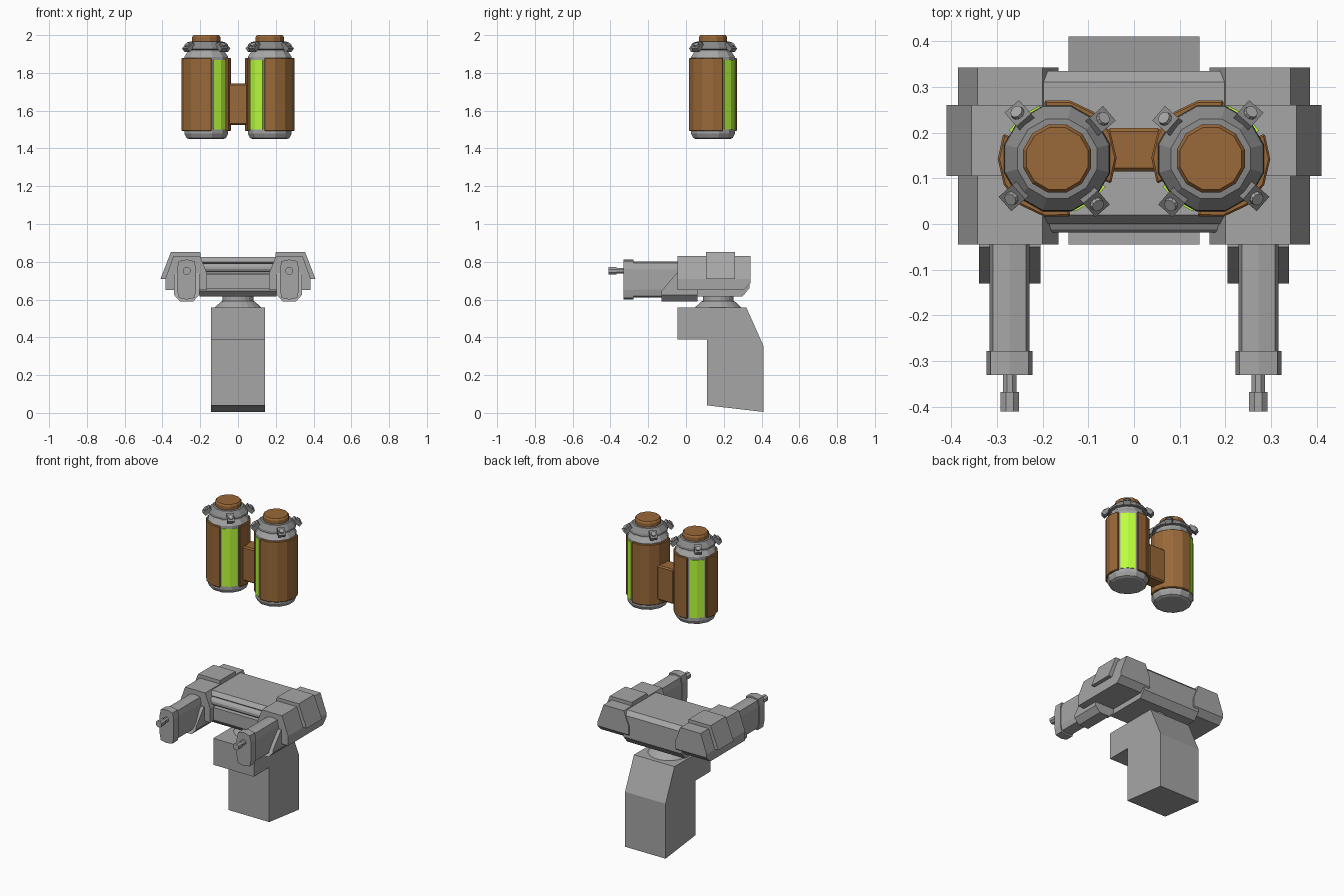
import bpy, bmesh, math
from mathutils import Matrix, Vector

if "Cube" in bpy.data.objects:
    bpy.data.objects.remove(bpy.data.objects["Cube"])


def material(name, rgb):
    m = bpy.data.materials.new(name)
    m.diffuse_color = (*rgb, 1)
    m.use_nodes = True
    m.node_tree.nodes["Principled BSDF"].inputs["Base Color"].default_value = m.diffuse_color
    return m


GREY = material("grey_metal", (0.38, 0.38, 0.38))
DARK = material("dark_metal", (0.25, 0.25, 0.25))
BROWN = material("brown_shell", (0.32, 0.14, 0.04))
GREEN = material("green_glow", (0.50, 1.0, 0.045))


def finish(name, bm, mat=GREY, bevel=0):
    bmesh.ops.recalc_face_normals(bm, faces=bm.faces)
    me = bpy.data.meshes.new(name)
    bm.to_mesh(me)
    bm.free()
    ob = bpy.data.objects.new(name, me)
    bpy.context.collection.objects.link(ob)
    me.materials.append(mat)
    if bevel:
        b = ob.modifiers.new("bevel", 'BEVEL')
        b.width, b.segments = bevel, 1
    return ob


def prism(name, pts, axis, a, b, mat=GREY, bevel=0):
    """Extrude a closed 2D outline along an axis, from a to b."""
    place = {'x': lambda p, t: (t, p[0], p[1]),
             'y': lambda p, t: (p[0], t, p[1]),
             'z': lambda p, t: (p[0], p[1], t)}[axis]
    bm = bmesh.new()
    rings = [[bm.verts.new(place(p, t)) for p in pts] for t in (a, b)]
    bm.faces.new(rings[0])
    bm.faces.new(rings[1])
    n = len(pts)
    for i in range(n):
        j = (i + 1) % n
        bm.faces.new((rings[0][i], rings[0][j], rings[1][j], rings[1][i]))
    return finish(name, bm, mat, bevel)


def lathe(name, profile, x, y, sides=12, mat=GREY):
    """Revolve (radius, z) points about a vertical axis, capped at both ends."""
    bm = bmesh.new()
    rings = []
    for r, z in profile:
        rings.append([bm.verts.new((x + r * math.cos((i + .5) * math.tau / sides),
                                    y + r * math.sin((i + .5) * math.tau / sides), z))
                      for i in range(sides)])
    bm.faces.new(rings[0])
    bm.faces.new(rings[-1])
    for lo, hi in zip(rings, rings[1:]):
        for i in range(sides):
            j = (i + 1) % sides
            bm.faces.new((lo[i], lo[j], hi[j], hi[i]))
    return finish(name, bm, mat)


def circle(cx, cz, r, n=10):
    return [(cx + r * math.cos((i + .5) * math.tau / n),
             cz + r * math.sin((i + .5) * math.tau / n)) for i in range(n)]


def slot(cx, half, lo, hi, n=4):
    """Upright outline with rounded, slightly squarish ends."""
    pts = []
    for cz, start in ((hi - half, 0), (lo + half, math.pi)):
        for i in range(n + 1):
            t = start + math.pi * i / n
            c, s = math.cos(t), math.sin(t)
            k = 1 / max(abs(c), abs(s)) ** 0.45
            pts.append((cx + half * c * k, cz + half * s * k))
    return pts


def arc(cx, cy, r0, r1, a0, a1, n):
    """Curved-plate outline between two radii and two angles in degrees."""
    ang = [math.radians(a0 + (a1 - a0) * i / n) for i in range(n + 1)]
    return ([(cx + r1 * math.cos(t), cy + r1 * math.sin(t)) for t in ang] +
            [(cx + r0 * math.cos(t), cy + r0 * math.sin(t)) for t in reversed(ang)])


def mirror(obs):
    """Duplicate right-hand parts on the left."""
    for ob in obs:
        bm = bmesh.new()
        bm.from_mesh(ob.data)
        bm.transform(Matrix.Scale(-1, 4, Vector((1, 0, 0))))
        bev = ob.modifiers[0].width if ob.modifiers else 0
        finish("left_" + ob.name, bm, ob.data.materials[0], bev)
        ob.name = "right_" + ob.name


# Pedestal with overhanging front and sloped back
prism("pedestal", [(-.045, .388), (.11, .388), (.11, .04), (.41, .005), (.41, .355),
                   (.32, .557), (-.045, .557)], 'x', -.143, .143)
lathe("swivel", [(.125, .555), (.12, .562), (.09, .59), (.082, .592), (.082, .63)],
      0, .17, 20)

# Central turret body with a recessed front and a roller rod
prism("turret_body", [(.03, .617), (.30, .617), (.335, .66), (.335, .80), (.31, .825),
                      (.02, .825), (.0, .80), (.012, .79), (.03, .76), (.03, .745),
                      (.0, .735), (.0, .645)], 'x', -.205, .205)
prism("front_rod", circle(.005, .768, .024, 12), 'x', -.20, .20)
prism("front_lip", [(-.012, .655), (.04, .655), (.04, .74), (-.012, .735)], 'x', -.165, .165)

right = []
# Side housing: sloped outer wall, chamfered lower rear, raised strap round its middle
pod = prism("side_housing", [(.165, .65), (.385, .65), (.385, .71), (.342, .83),
                             (.20, .83), (.165, .74)], 'y', -.045, .342)
bm = bmesh.new()
bm.from_mesh(pod.data)
edge = [e for e in bm.edges if all(v.co.y > .3 and v.co.z < .66 for v in e.verts)]
bmesh.ops.bevel(bm, geom=edge, offset=.036, segments=1, affect='EDGES')
bm.to_mesh(pod.data)
bm.free()
right += [pod,
          prism("housing_strap", [(.19, .71), (.41, .71), (.355, .852), (.20, .852)],
                'y', .105, .26)]

# Gun: long receiver, front plate, barrel, and a mounting bracket with a raked front
GX = .272
bracket = prism("gun_bracket", [(GX - .067, .625), (GX - .035, .59), (GX + .035, .59),
                                (GX + .067, .625), (GX + .067, .645), (GX + .067, .74),
                                (GX - .067, .74), (GX - .067, .645)], 'y', -.13, .06)
for v in bracket.data.vertices:
    if v.co.y < 0 and v.co.z > .7:
        v.co.y = -.05
right += [
    bracket,
    prism("gun_receiver", slot(GX, .044, .61, .802), 'y', -.29, .05),
    prism("gun_plate", slot(GX, .05, .60, .812), 'y', -.33, -.278),
    prism("barrel", circle(GX, .752, .016, 8), 'y', -.40, -.32),
    prism("muzzle", circle(GX, .752, .022, 8), 'y', -.41, -.367)]

# Canister: lathed grey core and collar, brown shells and two green windows
CX, CY = .168, .143
right += [
    lathe("canister_core", [(.095, 1.45), (.109, 1.456), (.12, 1.478), (.12, 1.885),
                            (.102, 1.912), (.102, 1.93)], CX, CY),
    lathe("canister_collar", [(.102, 1.922), (.119, 1.926), (.117, 1.938),
                              (.09, 1.966), (.07, 1.968)], CX, CY, 12, DARK),
    lathe("canister_cap", [(.077, 1.962), (.077, 1.99), (.070, 2.0)], CX, CY, 12, BROWN)]
for k in (0, 180):
    right.append(prism("green_window", arc(CX, CY, .10, .122, 30 + k, 72 + k, 2),
                       'z', 1.50, 1.867, GREEN))
    right.append(prism("canister_shell", arc(CX, CY, .10, .130, 77 + k, 205 + k, 5),
                       'z', 1.492, 1.88, BROWN, .004))

# Four tilted clamps with round screw heads on each collar
for k in range(4):
    spin = (Matrix.Translation((CX, CY, 1.937))
            @ Matrix.Rotation(math.radians(49 + 90 * k), 4, 'Z')
            @ Matrix.Translation((.123, 0, 0)) @ Matrix.Rotation(math.radians(40), 4, 'Y'))
    bm = bmesh.new()
    bmesh.ops.create_cube(bm, size=1, matrix=spin @ Matrix.Diagonal((.052, .042, .026, 1)))
    right.append(finish("clamp", bm, DARK))
    bm = bmesh.new()
    bmesh.ops.create_cone(bm, cap_ends=True, segments=10, radius1=.016, radius2=.014, depth=.01,
                          matrix=spin @ Matrix.Translation((0, 0, .016)))
    right.append(finish("clamp_screw", bm))
mirror(right)

# Bridge joining the two canisters
prism("canister_bridge", [(-.06, .115), (.06, .115), (.06, .21), (-.06, .21)],
      'z', 1.525, 1.745, BROWN, .008)
